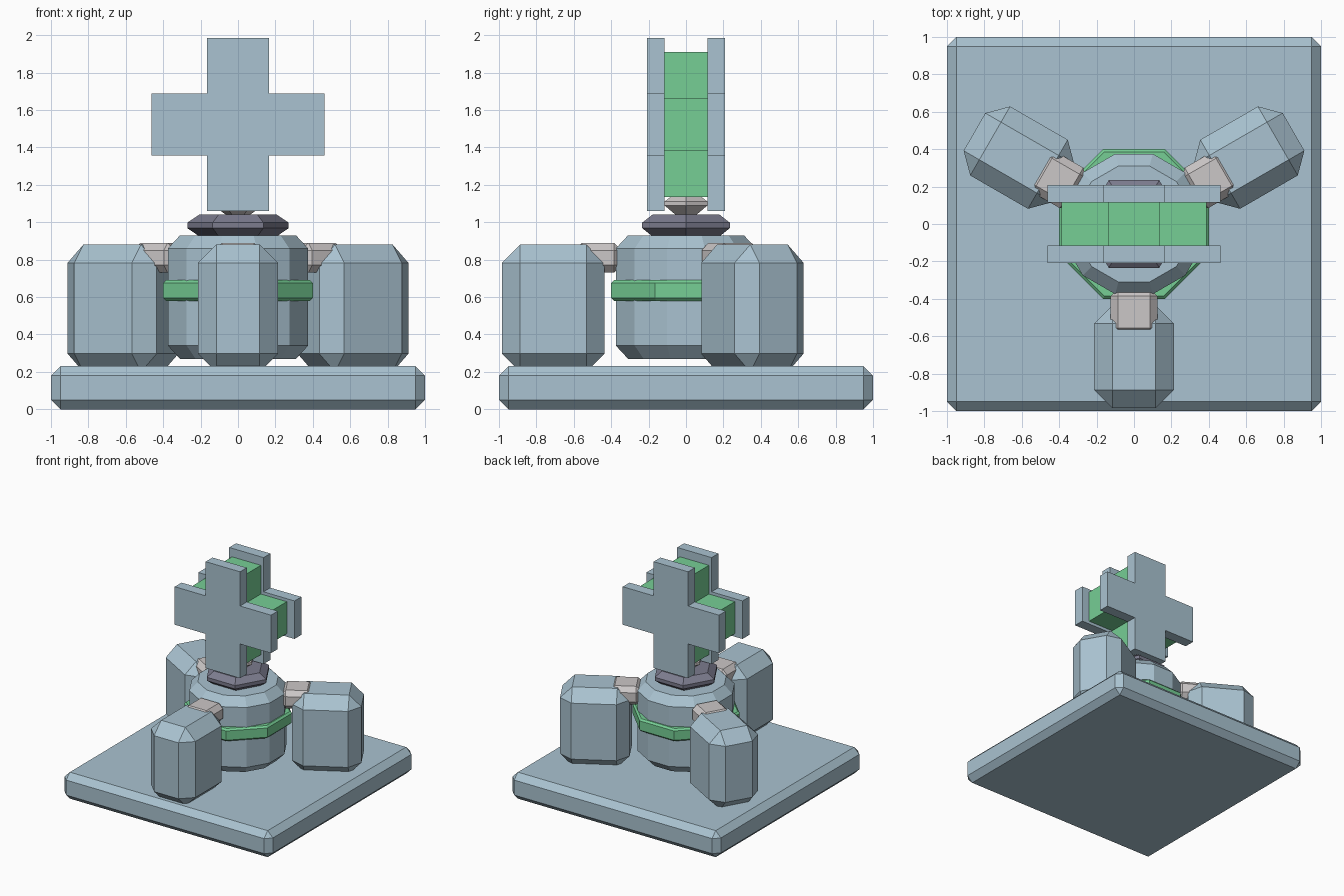
import bpy, bmesh, math
from mathutils import Matrix, Vector

if "Cube" in bpy.data.objects:
    bpy.data.objects.remove(bpy.data.objects["Cube"])


def material(name, rgb):
    m = bpy.data.materials.new(name)
    m.diffuse_color = (*rgb, 1)
    m.use_nodes = True
    m.node_tree.nodes["Principled BSDF"].inputs["Base Color"].default_value = m.diffuse_color
    return m


STEEL = material("pale blue steel", (0.40, 0.545, 0.635))
GREEN = material("green", (0.18, 0.62, 0.30))
GREY = material("light grey", (0.60, 0.57, 0.57))
SLATE = material("dark slate", (0.20, 0.20, 0.27))


def finish(bm, name, mat):
    bmesh.ops.recalc_face_normals(bm, faces=bm.faces)
    me = bpy.data.meshes.new(name)
    bm.to_mesh(me)
    bm.free()
    me.materials.append(mat)
    ob = bpy.data.objects.new(name, me)
    bpy.context.collection.objects.link(ob)
    return ob


def chamfer_box(name, lo, hi, bevel, mat, turn=0):
    """Box between two corners, all edges chamfered, turned about the z axis."""
    lo, hi = Vector(lo), Vector(hi)
    bm = bmesh.new()
    bmesh.ops.create_cube(bm, size=1)
    bmesh.ops.scale(bm, vec=hi - lo, verts=bm.verts)
    bmesh.ops.translate(bm, vec=(lo + hi) / 2, verts=bm.verts)
    bmesh.ops.bevel(bm, geom=bm.edges[:], offset=bevel, segments=1,
                    profile=0.5, affect='EDGES')
    bmesh.ops.rotate(bm, cent=(0, 0, 0), verts=bm.verts,
                     matrix=Matrix.Rotation(turn, 3, 'Z'))
    return finish(bm, name, mat)


def lathe(name, sides, profile, mat, phase):
    """Faceted turned part; profile holds (flat-to-centre radius, z) pairs."""
    bm = bmesh.new()
    k = 1 / math.cos(math.pi / sides)
    rings = []
    for r, z in profile:
        angles = [2 * math.pi * i / sides + phase for i in range(sides)]
        rings.append([bm.verts.new((r * k * math.cos(a), r * k * math.sin(a), z))
                      for a in angles])
    for a, b in zip(rings, rings[1:]):
        for i in range(sides):
            j = (i + 1) % sides
            bm.faces.new((a[i], a[j], b[j], b[i]))
    bm.faces.new(rings[0][::-1])
    bm.faces.new(rings[-1])
    return finish(bm, name, mat)


def cross(name, reach, half, y0, y1, mat, zc=1.522):
    """Plus-shaped plate extruded along y."""
    bm = bmesh.new()
    r, h = reach, half
    pts = [(h, -r), (h, -h), (r, -h), (r, h), (h, h), (h, r),
           (-h, r), (-h, h), (-r, h), (-r, -h), (-h, -h), (-h, -r)]
    face = bm.faces.new([bm.verts.new((x, y0, zc + z)) for x, z in pts])
    ext = bmesh.ops.extrude_face_region(bm, geom=[face])
    new = [v for v in ext["geom"] if isinstance(v, bmesh.types.BMVert)]
    bmesh.ops.translate(bm, vec=(0, y1 - y0, 0), verts=new)
    return finish(bm, name, mat)


# square base slab
chamfer_box("base", (-1, -1, 0), (1, 1, 0.23), 0.05, STEEL)

# central tank with its green band
lathe("tank", 12, [(0.31, 0.27), (0.375, 0.34), (0.375, 0.86), (0.31, 0.93)],
      STEEL, math.pi / 12)
lathe("tank_band", 8, [(0.385, 0.58), (0.40, 0.595), (0.40, 0.675), (0.385, 0.69)],
      GREEN, math.pi / 8)

# three outer pods and their connectors
for i, side in enumerate(("front", "right", "left")):
    turn = i * 2 * math.pi / 3
    chamfer_box(side + "_pod", (-0.213, -0.985, 0.20), (0.213, -0.435, 0.88),
                0.097, STEEL, turn)
    chamfer_box(side + "_connector", (-0.125, -0.595, 0.73), (0.125, -0.345, 0.89),
                0.04, GREY, turn)

# collar and knob under the sign
lathe("collar", 6, [(0.18, 0.925), (0.234, 0.968), (0.234, 0.998), (0.18, 1.04)],
      SLATE, 0)
lathe("knob", 6, [(0.05, 1.035), (0.115, 1.09), (0.115, 1.11), (0.07, 1.145)],
      GREY, 0)

# plus-shaped sign: green core between two plates
cross("sign_core", 0.388, 0.139, -0.117, 0.117, GREEN)
cross("sign_front_plate", 0.462, 0.165, -0.208, -0.115, STEEL)
cross("sign_back_plate", 0.462, 0.165, 0.115, 0.208, STEEL)
